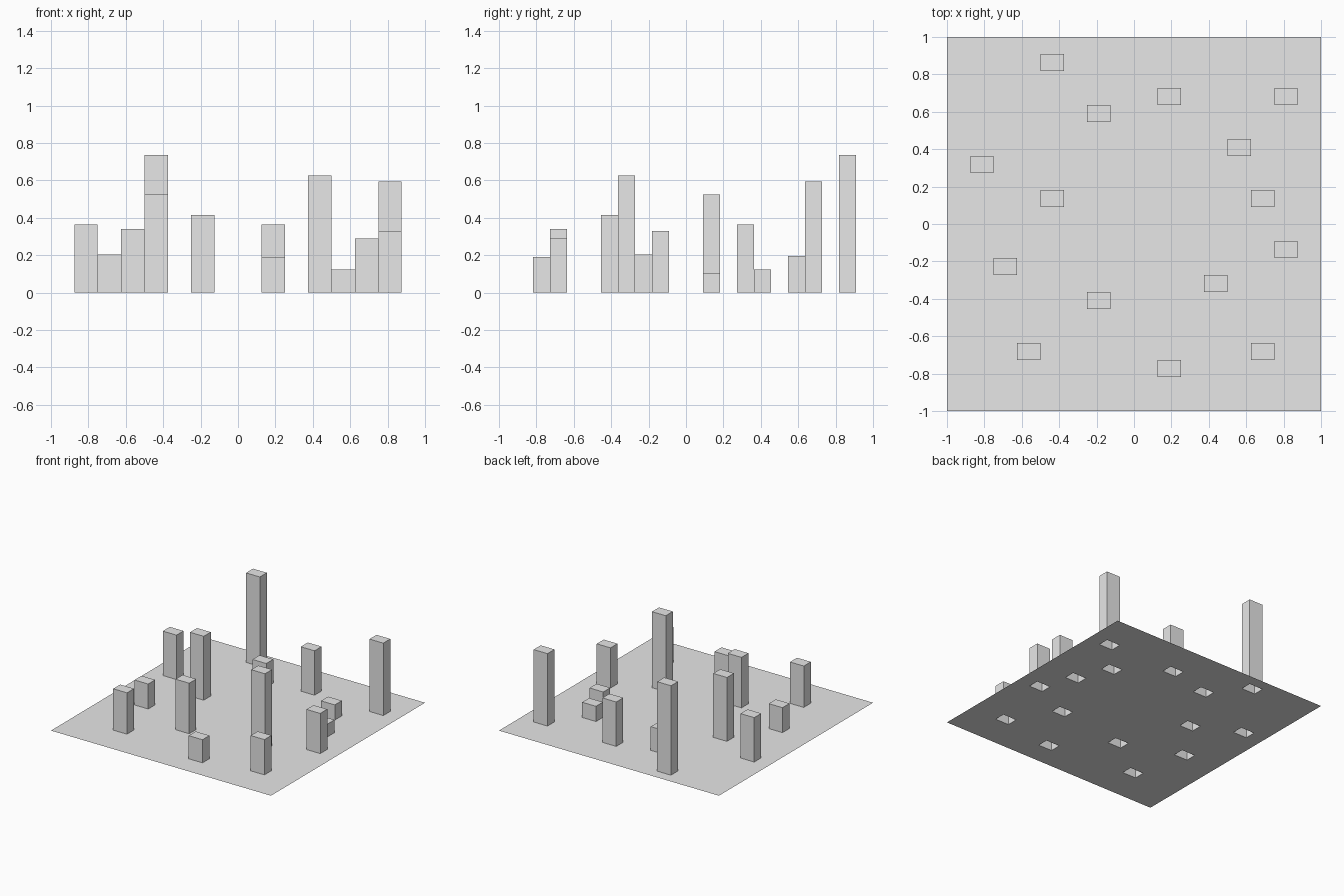
import bpy
import bmesh

cube = bpy.data.objects.get("Cube")
if cube:
    bpy.data.objects.remove(cube, do_unlink=True)

COLUMNS, ROWS = 16, 22

# Tower heights keyed by (column, row) of the ground grid
TOWERS = {
    (4, 20): 0.735, (9, 18): 0.365, (14, 18): 0.595, (6, 17): 0.195,
    (12, 15): 0.125, (1, 14): 0.365, (4, 12): 0.525, (13, 12): 0.105,
    (14, 9): 0.33, (2, 8): 0.205, (11, 7): 0.625, (6, 6): 0.415,
    (3, 3): 0.34, (13, 3): 0.29, (9, 2): 0.19,
}


def cell_of(face):
    """Grid column and row that a face lies in."""
    c = face.calc_center_median()
    return int((c.x + 1) / 2 * COLUMNS), int((c.y + 1) / 2 * ROWS)


# Single gray material
gray = bpy.data.materials.new("light_gray")
gray.use_nodes = True
color = (0.8, 0.8, 0.8, 1)
gray.diffuse_color = color
gray.node_tree.nodes["Principled BSDF"].inputs["Base Color"].default_value = color

# Flat ground sheet
bm = bmesh.new()
bmesh.ops.create_grid(bm, x_segments=COLUMNS, y_segments=ROWS, size=1)

# Towers pulled up from single cells, hollow and open underneath
chosen = [f for f in bm.faces if cell_of(f) in TOWERS]
caps = bmesh.ops.extrude_discrete_faces(bm, faces=chosen)["faces"]
for cap in caps:
    height = TOWERS[cell_of(cap)]
    for vert in cap.verts:
        vert.co.z = height

mesh = bpy.data.meshes.new("ground_with_towers")
bm.to_mesh(mesh)
bm.free()
mesh.materials.append(gray)
ground = bpy.data.objects.new("ground_with_towers", mesh)
bpy.context.collection.objects.link(ground)
